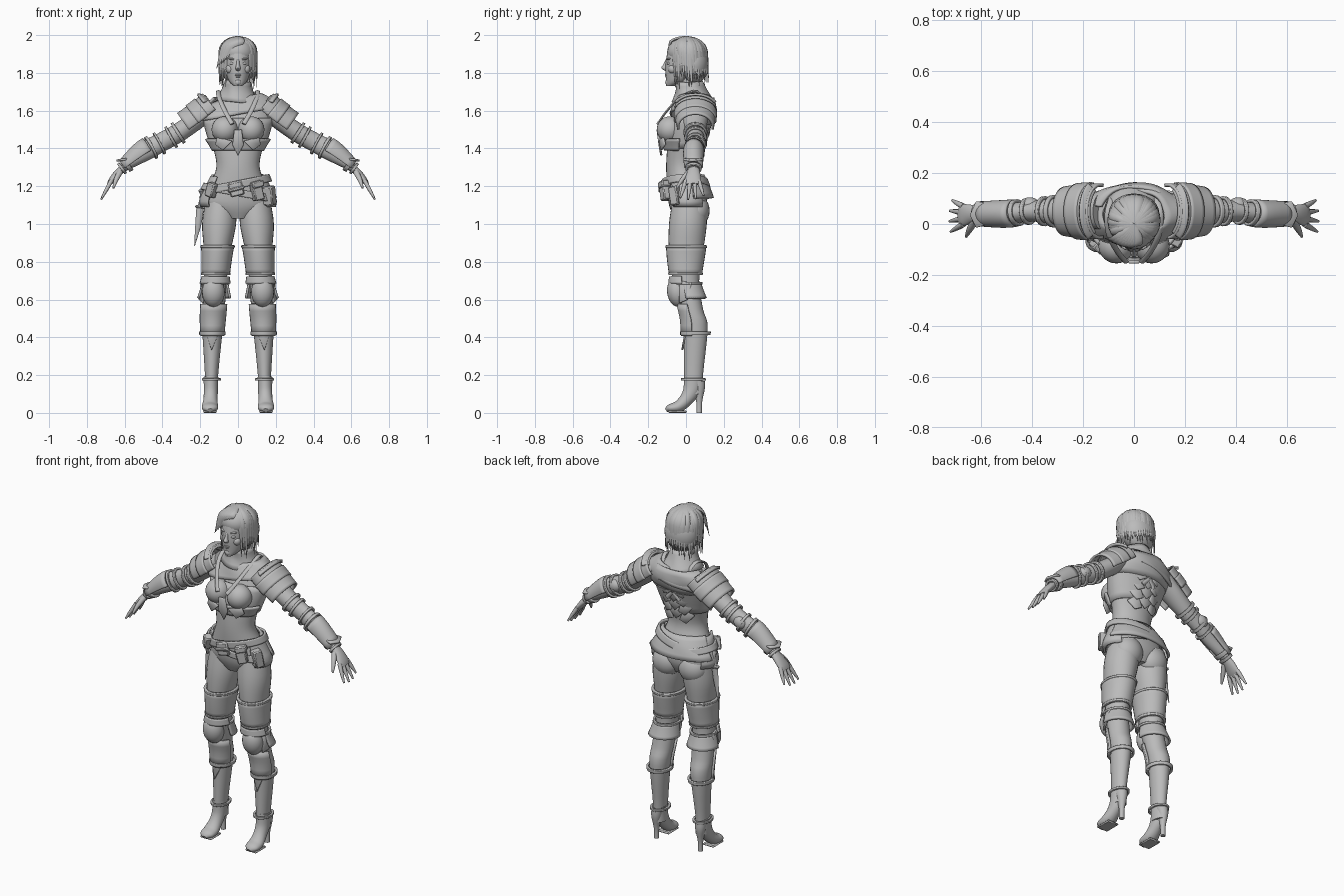
import bpy
import bmesh
import math
import random
from mathutils import Vector, Matrix, Euler

random.seed(4)
old = bpy.data.objects.get("Cube")
if old:
    bpy.data.objects.remove(old, do_unlink=True)

grey = bpy.data.materials.new("plain grey")
grey.use_nodes = True
grey.diffuse_color = (.5, .5, .5, 1)
shader = next(node for node in grey.node_tree.nodes if node.type == 'BSDF_PRINCIPLED')
shader.inputs["Base Color"].default_value = grey.diffuse_color

ACROSS = Vector((0, 1, 0))
SIDEWAYS = Vector((1, 0, 0))
FRONT = (-165, -15)
BACK = (15, 165)
UPPER = (-12, 192)


def finish(name, bm, thick=0, mirror=False, bevel=0):
    """Turn a bmesh into a shaded object, optionally thickened and mirrored."""
    bmesh.ops.recalc_face_normals(bm, faces=bm.faces)
    mesh = bpy.data.meshes.new(name)
    bm.to_mesh(mesh)
    bm.free()
    mesh.materials.append(grey)
    ob = bpy.data.objects.new(name, mesh)
    bpy.context.collection.objects.link(ob)
    bpy.ops.object.select_all(action='DESELECT')
    ob.select_set(True)
    bpy.context.view_layer.objects.active = ob
    bpy.ops.object.shade_smooth_by_angle(angle=math.radians(40))
    if thick:
        shell = ob.modifiers.new("thickness", 'SOLIDIFY')
        shell.thickness = thick
        shell.offset = 0
    if bevel:
        ob.modifiers.new("soft_edges", 'BEVEL').width = bevel
    if mirror:
        ob.modifiers.new("other_side", 'MIRROR')


def sample(keys, place):
    """Catmull-Rom value at a fractional place in a list of tuples."""
    last = len(keys) - 1
    i = min(int(place), last - 1)
    t = place - i
    around = (keys[max(0, min(last, i + k))] for k in (-1, 0, 1, 2))
    return [q + t / 2 * (r - p + t * (2*p - 5*q + 4*r - w + t * (3*q - p - 3*r + w)))
            for p, q, r, w in zip(*around)]


def loft(name, keys, arc=None, axis=None, thick=0, mirror=False, sides=28, steps=4, lean=0, ripple=0):
    """Skin elliptical rings (x, y, z, radius, radius); level unless an axis is given."""
    rings = [sample(keys, s / steps) for s in range((len(keys) - 1) * steps + 1)]
    bm = bmesh.new()
    start, end = arc or (0, 360)
    count = sides + 1 if arc else sides
    rows = []
    for i, (x, y, z, wide, deep) in enumerate(rings):
        u, v = SIDEWAYS, ACROSS
        if axis:
            before, after = rings[max(i - 1, 0)], rings[min(i + 1, len(rings) - 1)]
            along = (Vector(after[:3]) - Vector(before[:3])).normalized()
            u = (axis - along * along.dot(axis)).normalized()
            v = along.cross(u)
        row = []
        for j in range(count):
            a = math.radians(start + (end - start) * j / sides)
            wave = 1 + ripple * math.sin(5 * a + 40 * z)
            p = Vector((x, y, z)) + wave * (u * wide * math.cos(a) + v * deep * math.sin(a))
            p.z += lean * (p.x - x)
            row.append(bm.verts.new(p))
        rows.append(row)
    for low, high in zip(rows, rows[1:]):
        for j in range(sides):
            k = (j + 1) % count
            bm.faces.new((low[j], low[k], high[k], high[j]))
    if not arc and not thick:
        bm.faces.new(rows[0])
        bm.faces.new(rows[-1])
    finish(name, bm, thick, mirror)


def wrap(name, limb, start, end, grow, flare=0, thick=.012, **options):
    """A shell that follows part of a limb at a distance, flaring toward its end."""
    rings = []
    for k in range(6):
        *centre, wide, deep = sample(limb, start + (end - start) * k / 5)
        gap = grow + flare * k / 5
        rings.append((*centre, wide + gap, deep + gap))
    loft(name, rings, steps=1, thick=thick, **options)


def place(loc, size, rot):
    return Matrix.LocRotScale(Vector(loc), Euler([math.radians(r) for r in rot]), Vector(size))


def blob(name, loc, size, rot=(0, 0, 0), mirror=False):
    bm = bmesh.new()
    bmesh.ops.create_uvsphere(bm, u_segments=24, v_segments=14, radius=1, matrix=place(loc, size, rot))
    finish(name, bm, mirror=mirror)


def box(name, loc, size, rot=(0, 0, 0), mirror=False):
    bm = bmesh.new()
    bmesh.ops.create_cube(bm, size=1, matrix=place(loc, size, rot))
    finish(name, bm, mirror=mirror, bevel=.006)


def plate(name, points, mirror=False):
    bm = bmesh.new()
    bm.faces.new([bm.verts.new(p) for p in points])
    finish(name, bm, .012, mirror, .003)


def lock(name, angle, drop, wide, sweep=0):
    """One tapering strand of hair falling from the crown."""
    c, s = math.cos(angle), math.sin(angle)
    keys = []
    for k in range(7):
        t = k / 6
        out = math.sin(math.pi / 2 * min(1, 1.6 * t))
        keys.append((.1 * c * out + sweep * t * t, .1 * s * out + .02 * t, 1.985 - (1.985 - drop) * t * t,
                     wide * math.sin(math.pi * (.2 + .79 * t)), .01 * (1.1 - t)))
    loft(name, keys, axis=Vector((-s, c, 0)), sides=8, steps=2)


# Body cores that clothing and armour follow
TORSO = [(0, *key) for key in ((.01, 1.03, .08, .07), (.01, 1.1, .18, .1), (0, 1.2, .15, .1),
                               (-.02, 1.3, .115, .085), (-.01, 1.4, .13, .09), (.01, 1.5, .16, .1),
                               (.04, 1.6, .17, .09), (.04, 1.7, .05, .05))]
NECK = [(0, .05, 1.6, .1, .09), (0, .03, 1.7, .05, .05), (0, 0, 1.8, .045, .05)]
HEAD = [(0, *key) for key in ((-.08, 1.73, .02, .025), (-.05, 1.76, .05, .055), (-.02, 1.83, .07, .09),
                              (0, 1.9, .075, .1), (0, 1.96, .06, .08), (0, 1.98, .03, .04))]
ARM = [(.13, .05, 1.62, .07, .05), (.22, .05, 1.55, .065, .05), (.32, .05, 1.48, .05, .05),
       (.41, .05, 1.43, .04, .05), (.5, .04, 1.38, .04, .05), (.62, .04, 1.29, .03, .02)]
LEG = [(.09, .02, 1.13, .08, .09), (.1, .01, 1, .09, .1), (.11, 0, .85, .07, .09), (.12, 0, .7, .06, .07),
       (.13, .03, .55, .06, .06), (.135, .05, .45, .055, .065), (.14, .04, .2, .035, .05), (.14, .04, .1, .035, .05)]
loft("torso", TORSO)
loft("neck", NECK)
loft("head", HEAD)
loft("arms", ARM, axis=ACROSS, mirror=True)
loft("legs", LEG, mirror=True)
blob("buttocks", (.085, .055, 1.07), (.085, .07, .085), mirror=True)

# Bodice, cups and straps
blob("bodice_cups", (.07, -.085, 1.5), (.07, .07, .07), (-12, 0, 12), True)
wrap("bodice", TORSO, 4, 5.6, .008)
wrap("underbust_band", TORSO, 3.9, 4.5, .01, .02, arc=FRONT)
plate("bodice_point", [(0, -.13, 1.36), (.03, -.14, 1.42), (.02, -.15, 1.5), (-.02, -.15, 1.5), (-.03, -.14, 1.42)])
plate("side_plates", [(.03, -.14, 1.44), (.08, -.13, 1.39), (.12, -.11, 1.42), (.11, -.12, 1.46)], True)
strap = (.012, .006)
loft("chest_straps", [(.03, -.15, 1.53, *strap), (.07, -.1, 1.6, *strap), (.1, -.03, 1.67, *strap),
                      (.1, .06, 1.7, *strap), (.06, .13, 1.6, *strap), (-.04, .12, 1.48, *strap)],
     axis=SIDEWAYS, mirror=True, sides=8)

# Overlapping back scales
for row in range(4):
    z, y = 1.57 - .055 * row, .13 - .013 * row
    plate("back_scale", [(0, y, z - .05), (.05, y, z), (0, y + .01, z + .05), (-.05, y, z)])
    plate("back_side_scales", [(.02, y, z - .05), (.06, y - .01, z - .07), (.1, y - .03, z - .02),
                               (.05, y, z + .02)], True)

# Scarf wrapped round the neck and draped over the chest
wrap("scarf_drape", TORSO, 5.8, 6.6, .025, lean=.18, ripple=.03, sides=60)
wrap("scarf_wrap", NECK, .5, 1.5, .04, -.02, lean=-.1, ripple=.025, sides=60)
wrap("cowl", TORSO, 5.3, 6.6, .01, .03, arc=BACK, ripple=.025, sides=40)

# Face
loft("nose", [(0, -.095, 1.875, .007, .01), (0, -.108, 1.845, .009, .012), (0, -.113, 1.825, .014, .018),
              (0, -.1, 1.81, .009, .008)], sides=12)
blob("upper_lip", (0, -.1, 1.79), (.02, .012, .006))
blob("lower_lip", (0, -.1, 1.78), (.015, .01, .006))
blob("chin", (0, -.09, 1.75), (.02, .02, .02))
blob("eyes", (.03, -.09, 1.85), (.015, .012, .009), mirror=True)
blob("brows", (.03, -.09, 1.873), (.022, .012, .006), (0, -8, 15), True)
blob("cheeks", (.04, -.07, 1.82), (.025, .025, .025), mirror=True)

# Hair volume, long locks and swept fringe
blob("hair_crown", (0, 0, 1.91), (.09, .1, .08))
blob("hair_back", (0, .04, 1.85), (.1, .08, .11))
for i in range(36):
    lock("hair_lock", math.radians(8 * i - 50), random.uniform(1.71, 1.78), random.uniform(.015, .022))
for i in range(8):
    lock("fringe_lock", math.radians(-130 + 8 * i), 1.82 + .012 * i, .02, -.05)

# Arm bands, bracers and elbow guards
for spot in (1.9, 2.3, 3, 3.5, 4.6, 4.85):
    wrap("arm_band", ARM, spot, spot + .14, .007, axis=ACROSS, mirror=True)
wrap("bracers", ARM, 3.7, 4.8, .008, .004, arc=UPPER, axis=ACROSS, mirror=True)
blob("elbow_guards", (.41, .075, 1.435), (.04, .03, .035), (0, 30, 0), True)
plate("cuff_fins", [(.57, 0, 1.345), (.62, -.015, 1.34), (.645, .035, 1.335), (.62, .09, 1.34), (.57, .08, 1.345)], True)

# Hands
loft("palms", [(.6, .04, 1.305, .026, .02), (.64, .04, 1.265, .036, .02), (.67, .035, 1.23, .043, .016),
               (.685, .035, 1.21, .036, .01)], axis=ACROSS, mirror=True)
for i, reach in enumerate((.8, .97, 1, .92)):
    y, spread = .068 - .023 * i, .025 - .018 * i
    keys = [(.67 + .055 * reach * f, y + spread * f, 1.23 - .1 * reach * f, .012 - .007 * f * f, .012 - .007 * f * f)
            for f in (0, .5, 1)]
    loft("fingers", keys, axis=ACROSS, mirror=True, sides=10)
loft("thumbs", [(.625, .015, 1.275, .016, .015), (.645, -.02, 1.235, .013, .012), (.66, -.05, 1.19, .005, .005)],
     axis=SIDEWAYS, mirror=True, sides=10)

# Layered shoulder armour
for name, start, end, grow in (("upper", 0, .6, .034), ("middle", .5, 1, .04), ("lower", .9, 1.5, .034)):
    wrap(name + "_shoulder_plates", ARM, start, end, grow, arc=UPPER, axis=ACROSS, mirror=True)
wrap("shoulder_collars", ARM, 0, .3, .02, .035, arc=(30, 150), axis=ACROSS, mirror=True)

# Hip wraps and crossing belts
wrap("hip_wraps", TORSO, 2.5, .9, .012, .008, arc=(-38, 38), mirror=True)
wrap("rear_skirt", TORSO, 2.6, 1.4, .012, .02, arc=BACK, ripple=.015, sides=40)
wrap("upper_belt", TORSO, 1.9, 2.3, .022, lean=.2)
wrap("lower_belt", TORSO, 1.5, 1.85, .02, lean=-.18)
box("buckle", (-.01, -.125, 1.185), (.075, .025, .075), (0, -14, 0))
box("buckle_bar", (-.01, -.14, 1.185), (.09, .012, .02), (0, -14, 0))
box("belt_pouch", (.1, -.11, 1.175), (.055, .045, .1), (0, -14, 25))
box("pouch_flap", (.1, -.115, 1.21), (.065, .05, .035), (0, -14, 25))
box("hip_pouch", (.165, -.055, 1.15), (.05, .06, .1), (0, -10, 60))
box("right_pouch", (-.14, -.085, 1.18), (.05, .045, .075), (0, 20, -40))

# Dagger hanging at the right hip
loft("dagger_blade", [(-.2, .015, 1.09, .02, .01), (-.21, .015, 1, .016, .008), (-.23, .02, .885, .002, .002)],
     axis=SIDEWAYS, sides=8)
loft("dagger_grip", [(-.2, .01, 1.09, .014, .014), (-.19, .01, 1.15, .011, .011), (-.195, 0, 1.18, .015, .015)],
     axis=SIDEWAYS, sides=10)
box("dagger_guard", (-.2, .015, 1.09), (.055, .025, .016), (0, 8, 0))

# Thigh cuffs, straps, knee guards and shin plates
wrap("thigh_cuffs", LEG, 1.75, 2.8, .008, mirror=True)
for spot in (1.76, 2.72, 3.05, 5.1, 6.1):
    wrap("leg_strap", LEG, spot, spot + .08, .011, mirror=True)
blob("knee_guards", (.13, -.045, .64), (.06, .055, .08), (8, 0, 0), True)
wrap("knee_rims", LEG, 2.85, 3.1, .01, .01, arc=FRONT, mirror=True)
plate("knee_wings", [(.185, -.035, .58), (.205, .01, .6), (.19, .03, .69), (.18, -.035, .7)], True)
wrap("calf_flares", LEG, 3.1, 3.6, .005, .02, arc=UPPER, mirror=True)
wrap("shin_guards", LEG, 3.8, 5.2, .008, arc=FRONT, mirror=True)
plate("shin_points", [(.09, .005, .45), (.135, -.03, .5), (.18, .005, .45), (.14, -.02, .33)], True)

# Heeled boots
loft("boots", [(.147, -.105, .014, .014, .01), (.148, -.085, .024, .039, .022), (.148, -.04, .034, .043, .031),
               (.146, 0, .07, .037, .036), (.144, .03, .12, .037, .045), (.143, .04, .19, .039, .05)],
     axis=SIDEWAYS, mirror=True)
box("boot_soles", (.148, -.045, .006), (.076, .1, .012), mirror=True)
loft("boot_heels", [(.145, .07, 0, .014, .014), (.145, .07, .06, .015, .016), (.145, .07, .13, .028, .03),
                    (.143, .06, .17, .034, .04)], mirror=True, sides=16)
